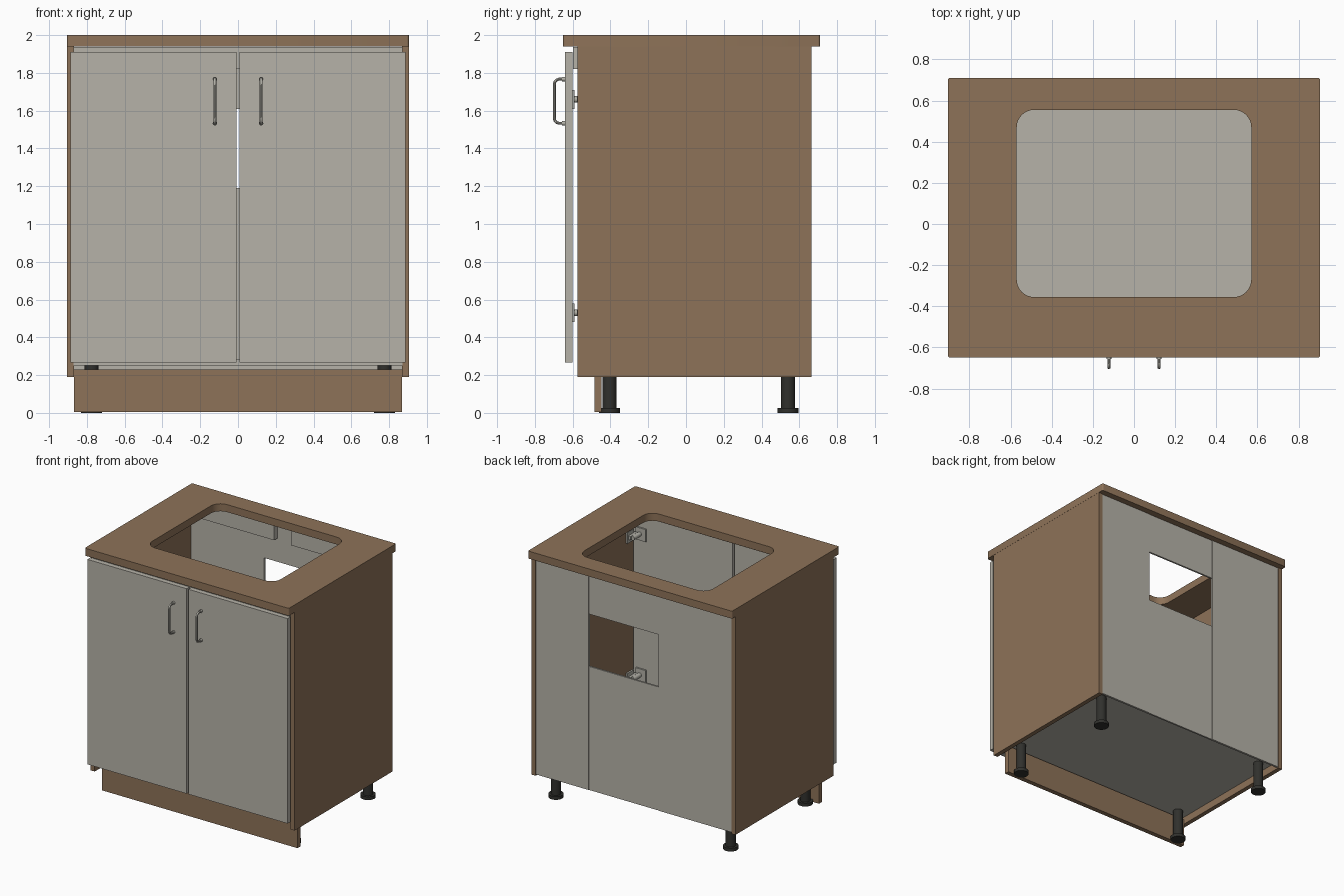
import bpy, bmesh, math
from mathutils import Vector

if "Cube" in bpy.data.objects:
    bpy.data.objects.remove(bpy.data.objects["Cube"])


def material(name, rgb):
    m = bpy.data.materials.new(name)
    m.diffuse_color = (*rgb, 1)
    m.use_nodes = True
    m.node_tree.nodes["Principled BSDF"].inputs["Base Color"].default_value = m.diffuse_color
    return m


WOOD = material("brown wood", (0.27, 0.17, 0.098))
PANEL = material("pale grey panel", (0.47, 0.45, 0.395))
BLACK = material("black plastic", (0.03, 0.03, 0.026))
METAL = material("light metal", (0.45, 0.44, 0.39))


def add_mesh(name, bm, mat):
    me = bpy.data.meshes.new(name)
    bm.to_mesh(me)
    bm.free()
    ob = bpy.data.objects.new(name, me)
    bpy.context.collection.objects.link(ob)
    me.materials.append(mat)
    return ob


def box(name, x, y, z, mat):
    """Box from (min, max) pairs on each axis."""
    bm = bmesh.new()
    bmesh.ops.create_cube(bm, size=1)
    for v in bm.verts:
        v.co = Vector([sum(r) / 2 + c * (r[1] - r[0]) for r, c in zip((x, y, z), v.co)])
    return add_mesh(name, bm, mat)


def rod(name, a, b, r, mat, sides=24):
    """Cylinder between two points."""
    a, b = Vector(a), Vector(b)
    bm = bmesh.new()
    bmesh.ops.create_cone(bm, cap_ends=True, segments=sides, radius1=r, radius2=r,
                          depth=(b - a).length)
    ob = add_mesh(name, bm, mat)
    ob.rotation_mode = 'QUATERNION'
    ob.rotation_quaternion = (b - a).to_track_quat('Z', 'Y')
    ob.location = (a + b) / 2
    smooth(ob)
    return ob


def select(ob):
    bpy.ops.object.select_all(action='DESELECT')
    ob.select_set(True)
    bpy.context.view_layer.objects.active = ob


def smooth(ob):
    select(ob)
    bpy.ops.object.shade_smooth_by_angle(angle=math.radians(35))


def add_spline(cu, pts, cyclic):
    sp = cu.splines.new('POLY')
    sp.points.add(len(pts) - 1)
    for p, co in zip(sp.points, pts):
        p.co = (*co, 1)
    sp.use_cyclic_u = cyclic


def curve_object(name, cu, mat):
    ob = bpy.data.objects.new(name, cu)
    bpy.context.collection.objects.link(ob)
    cu.materials.append(mat)
    select(ob)
    bpy.ops.object.convert(target='MESH')
    ob = bpy.context.object
    ob.name = name
    smooth(ob)
    return ob


def rounded_rect(x, y, r, n):
    pts = []
    corners = ((x[1] - r, y[1] - r), (x[0] + r, y[1] - r), (x[0] + r, y[0] + r), (x[1] - r, y[0] + r))
    for k, (cx, cy) in enumerate(corners):
        for i in range(n + 1):
            t = math.pi / 2 * (k + i / n)
            pts.append((cx + r * math.cos(t), cy + r * math.sin(t), 0))
    return pts


# Countertop with rounded sink cutout
cu = bpy.data.curves.new("countertop", 'CURVE')
cu.dimensions = '2D'
cu.fill_mode = 'BOTH'
cu.extrude = 0.03
add_spline(cu, rounded_rect((-0.905, 0.905), (-0.65, 0.71), 0.012, 3), True)
add_spline(cu, rounded_rect((-0.57, 0.57), (-0.355, 0.555), 0.085, 8), True)
curve_object("countertop", cu, WOOD).location.z = 1.97

# Carcass: bottom, front rail, plinth
box("bottom_panel", (-0.87, 0.87), (-0.575, 0.645), (0.25, 0.285), PANEL)
box("front_rail", (-0.87, 0.87), (-0.597, -0.565), (1.82, 1.938), PANEL)
box("plinth", (-0.867, 0.867), (-0.485, -0.447), (0.005, 0.23), WOOD)

# Back wall in four pieces around the service opening
back = (0.645, 0.662)
box("back_panel_wide", (-0.87, -0.22), back, (0.2, 1.938), PANEL)
box("back_panel_narrow", (0.40, 0.87), back, (0.2, 1.938), PANEL)
box("back_panel_top", (-0.22, 0.40), (0.645, 0.659), (1.61, 1.938), PANEL)
box("back_panel_lower", (-0.22, 0.40), (0.645, 0.659), (0.2, 1.19), PANEL)

# Cleats inside the top of the back wall
box("back_cleat_left", (-0.87, -0.10), (0.60, 0.645), (1.80, 1.938), PANEL)
box("back_cleat_right", (0.05, 0.87), (0.60, 0.645), (1.80, 1.938), PANEL)

# Everything mirrored left and right
for s, side in ((-1, "left"), (1, "right")):
    def span(a, b):
        return tuple(sorted((s * a, s * b)))

    box(f"{side}_side_panel", span(0.868, 0.904), (-0.575, 0.665), (0.19, 1.94), WOOD)
    box(f"{side}_door", span(0.008, 0.888), (-0.64, -0.602), (0.267, 1.91), PANEL)

    # Bow handle with round feet
    hx = s * 0.122
    cu = bpy.data.curves.new("handle", 'CURVE')
    cu.dimensions = '3D'
    cu.bevel_depth = 0.008
    cu.bevel_resolution = 3
    cu.use_fill_caps = True
    upper = [(-0.635, 0.117), (-0.672, 0.117), (-0.686, 0.112), (-0.695, 0.102), (-0.697, 0.085)]
    path = upper + [(y, -z) for y, z in reversed(upper)]
    add_spline(cu, [(hx, y, 1.65 + z) for y, z in path], False)
    curve_object(f"{side}_handle", cu, METAL)
    for z in (1.533, 1.767):
        rod(f"{side}_handle_foot", (hx, -0.638, z), (hx, -0.656, z), 0.012, METAL)

    # Hinges: cup plate on the door, arm, and mount on the side panel
    for z in (0.53, 1.66):
        box(f"{side}_hinge_plate", span(0.77, 0.86), (-0.603, -0.589), (z - 0.05, z + 0.05), METAL)
        rod(f"{side}_hinge_arm", (s * 0.825, -0.595, z), (s * 0.825, -0.50, z), 0.018, METAL, 16)
        box(f"{side}_hinge_mount", span(0.835, 0.869), (-0.578, -0.49), (z - 0.015, z + 0.015), METAL)
        box(f"{side}_hinge_base", span(0.855, 0.869), (-0.56, -0.48), (z - 0.045, z + 0.045), METAL)

    # Adjustable legs
    for y, end in ((-0.405, "front"), (0.54, "back")):
        x = s * 0.775
        rod(f"{end}_{side}_leg", (x, y, 0.02), (x, y, 0.252), 0.037, BLACK)
        rod(f"{end}_{side}_leg_foot", (x, y, 0), (x, y, 0.026), 0.056, BLACK)
